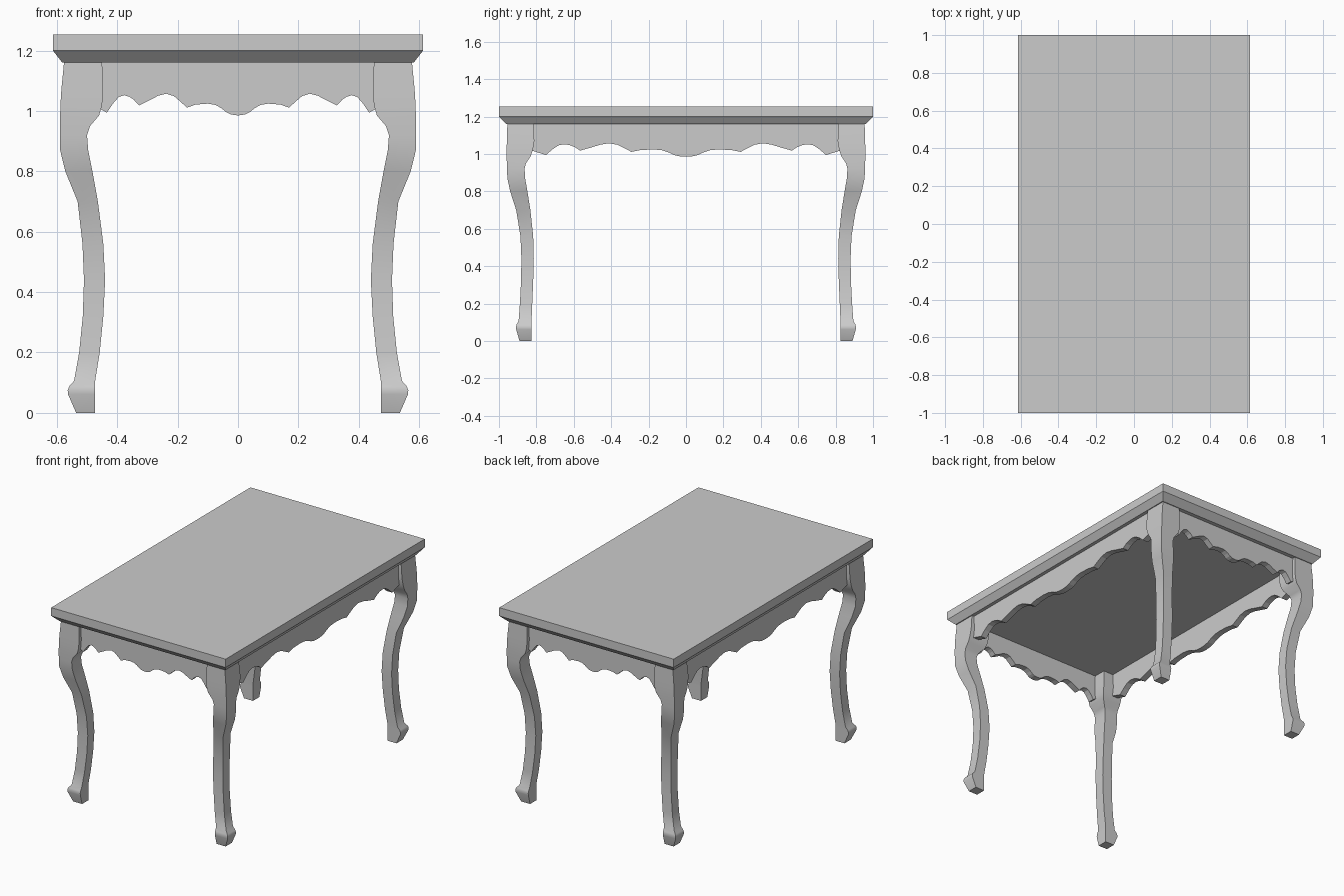
import bpy, bmesh


def make(name, bm, smooth=None):
    bmesh.ops.recalc_face_normals(bm, faces=bm.faces)
    me = bpy.data.meshes.new(name)
    bm.to_mesh(me)
    bm.free()
    ob = bpy.data.objects.new(name, me)
    bpy.context.collection.objects.link(ob)
    if smooth:
        bpy.ops.object.select_all(action='DESELECT')
        ob.select_set(True)
        bpy.context.view_layer.objects.active = ob
        bpy.ops.object.shade_smooth_by_angle(angle=smooth)
    return ob


def loft(name, rings, smooth=None):
    """Skin a stack of equal-length closed rings and cap both ends."""
    bm = bmesh.new()
    rows = [[bm.verts.new(p) for p in r] for r in rings]
    n = len(rows[0])
    for a, b in zip(rows, rows[1:]):
        for i in range(n):
            j = (i + 1) % n
            bm.faces.new((a[i], a[j], b[j], b[i]))
    bm.faces.new(rows[0][::-1])
    bm.faces.new(rows[-1])
    return make(name, bm, smooth)


def rect(x0, x1, y0, y1, z):
    return [(x0, y0, z), (x1, y0, z), (x1, y1, z), (x0, y1, z)]


# Table top: slab with an undercut lower edge
loft("table_top", [rect(-x, x, -y, y, z) for x, y, z in
                   [(0.582, 0.96, 1.16), (0.613, 1.0, 1.2), (0.613, 1.0, 1.253)]])

# Cabriole legs: height, outer x, inner x, outer y, inner y
LEG = [
    (0.0, .536, .473, .890, .826),
    (.062, .563, .473, .908, .826),
    (.075, .564, .473, .909, .826),
    (.088, .559, .473, .906, .826),
    (.106, .543, .473, .895, .826),
    (.20, .526, .458, .888, .822),
    (.32, .514, .446, .882, .817),
    (.44, .510, .440, .880, .814),
    (.56, .515, .446, .885, .817),
    (.70, .531, .464, .908, .832),
    (.80, .572, .482, .940, .848),
    (.87, .589, .496, .955, .860),
    (.92, .590, .500, .957, .863),
    (.95, .590, .490, .958, .856),
    (.985, .589, .460, .959, .832),
    (1.02, .588, .450, .959, .819),
    (1.07, .585, .447, .958, .811),
    (1.162, .576, .450, .955, .815),
]
for sx, side in ((-1, "left"), (1, "right")):
    for sy, end in ((-1, "front"), (1, "back")):
        loft(f"{end}_{side}_leg",
             [rect(sx * xi, sx * xo, sy * yi, sy * yo, z) for z, xo, xi, yo, yi in LEG],
             smooth=0.7)

# Scalloped aprons: half of the lower edge, from the centre out to the leg
SCALLOP = [
    (0, .985), (.022, .988), (.038, .995), (.055, 1.009), (.075, 1.020), (.10, 1.024),
    (.14, 1.021), (.169, 1.011), (.19, 1.030), (.212, 1.049), (.238, 1.057),
    (.265, 1.050), (.295, 1.034), (.328, 1.018), (.345, 1.037), (.36, 1.047),
    (.377, 1.052), (.395, 1.046), (.415, 1.023), (.434, .994), (.452, 1.004), (.50, 1.03),
]
edge = [(-x, z) for x, z in SCALLOP[:0:-1]] + SCALLOP
outline = edge + [(.50, 1.162), (-.50, 1.162)]
THICK = 0.04
for s, fb, lr in ((-1, "front", "left"), (1, "back", "right")):
    loft(f"{fb}_apron", [[(u, s * d, z) for u, z in outline]
                         for d in (.935 - THICK, .935)])
    loft(f"{lr}_apron", [[(s * d, u * 1.725, z) for u, z in outline]
                         for d in (.56 - THICK, .56)])
